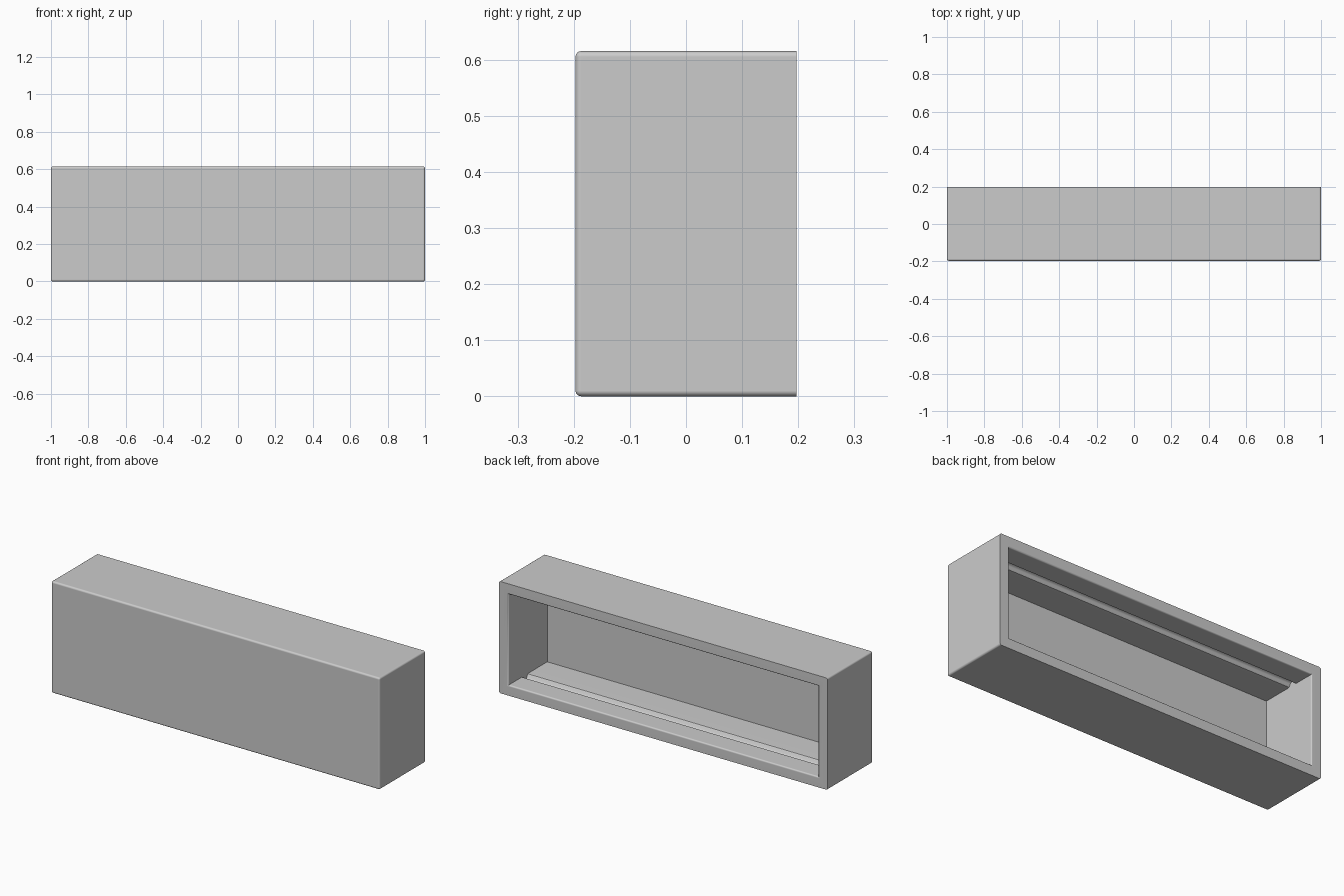
import bpy, bmesh
from math import sin, cos, pi, radians

cube = bpy.data.objects.get("Cube")
if cube:
    bpy.data.objects.remove(cube, do_unlink=True)

HALF_X, HALF_Y, HEIGHT = 1.0, 0.197, 0.615
WALL, EDGE, LIP = 0.058, 0.01, 0.008
STEPS = 4

grey = bpy.data.materials.new("plain grey")
grey.use_nodes = True
grey.diffuse_color = (0.6, 0.6, 0.6, 1)
grey.node_tree.nodes["Principled BSDF"].inputs["Base Color"].default_value = grey.diffuse_color


def make_object(name, bm):
    bmesh.ops.recalc_face_normals(bm, faces=bm.faces)
    mesh = bpy.data.meshes.new(name)
    bm.to_mesh(mesh)
    bm.free()
    mesh.materials.append(grey)
    obj = bpy.data.objects.new(name, mesh)
    bpy.context.collection.objects.link(obj)
    return obj


def ring(bm, inset, y, radius):
    """Rounded rectangle around the y axis, inset from the outer size."""
    w, h = HALF_X - inset - radius, HEIGHT / 2 - inset - radius
    verts = []
    for quarter, (sx, sz) in enumerate([(1, 1), (-1, 1), (-1, -1), (1, -1)]):
        for i in range(STEPS + 1):
            a = (quarter + i / STEPS) * pi / 2
            verts.append(bm.verts.new((sx * w + radius * cos(a), y,
                                       HEIGHT / 2 + sz * h + radius * sin(a))))
    return verts


# Hollow box: front fillet, outer wall, rounded back lip, cavity
angles = [i / STEPS * pi / 2 for i in range(STEPS + 1)]
sections = [(EDGE * (1 - sin(a)), -HALF_Y + EDGE * (1 - cos(a)), EDGE * sin(a)) for a in angles]
sections.append((0, HALF_Y, EDGE))
sections += [(WALL - LIP * (1 - sin(a)), HALF_Y - LIP * (1 - cos(a)), 0) for a in angles]
sections.append((WALL, WALL - HALF_Y, 0))

bm = bmesh.new()
rings = [ring(bm, *s) for s in sections]
for r0, r1 in zip(rings, rings[1:]):
    for i in range(len(r0)):
        j = (i + 1) % len(r0)
        bm.faces.new((r0[i], r0[j], r1[j], r1[i]))
bm.faces.new(rings[0])
bm.faces.new(rings[-1])
bmesh.ops.remove_doubles(bm, verts=bm.verts, dist=1e-5)
box = make_object("hollow_box", bm)

# Rounded groove along the cavity floor and ceiling
profile = [(0.057 + 0.025 * cos(a), 0.025 * sin(a)) for a in [radians(-14 * i) for i in range(11)]]
profile += [(0.034, -0.008), (0.029, -0.002), (0.02, 0.0005), (0.02, 0.01), (0.082, 0.01)]
bm = bmesh.new()
for base, side in ((WALL, 1), (HEIGHT - WALL, -1)):
    ends = [[bm.verts.new((x, y, base + side * z)) for y, z in profile]
            for x in (WALL - HALF_X, HALF_X - WALL)]
    for i in range(len(profile)):
        j = (i + 1) % len(profile)
        bm.faces.new((ends[0][i], ends[0][j], ends[1][j], ends[1][i]))
    for end in ends:
        bm.faces.new(end)
cutter = make_object("groove_cutter", bm)
cutter.hide_render = True

cut = box.modifiers.new("grooves", 'BOOLEAN')
cut.operation = 'DIFFERENCE'
cut.solver = 'EXACT'
cut.object = cutter

bpy.ops.object.select_all(action='DESELECT')
box.select_set(True)
bpy.context.view_layer.objects.active = box
bpy.ops.object.modifier_apply(modifier=cut.name)
bpy.data.objects.remove(cutter, do_unlink=True)

# Smooth fillets, flat walls
bpy.ops.object.shade_smooth_by_angle(angle=radians(30))
weighted = box.modifiers.new("flat walls", 'WEIGHTED_NORMAL')
weighted.keep_sharp = True
